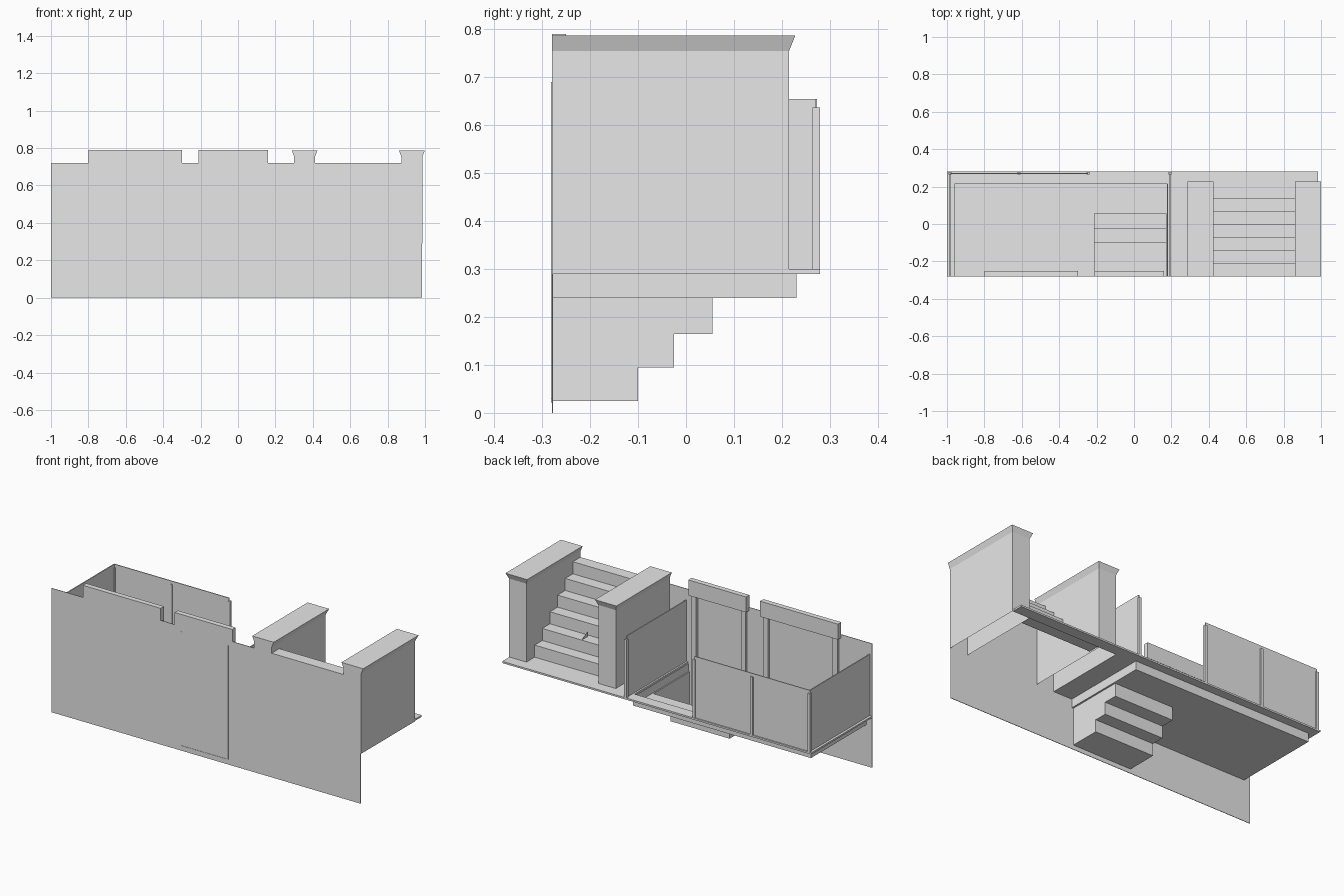
import bpy, bmesh

old = bpy.data.objects.get("Cube")
if old:
    bpy.data.objects.remove(old, do_unlink=True)

grey = bpy.data.materials.new("plain grey")
grey.use_nodes = True
grey.diffuse_color = (0.8, 0.8, 0.8, 1)
grey.node_tree.nodes["Principled BSDF"].inputs["Base Color"].default_value = (0.8, 0.8, 0.8, 1)

FRONT, BACK = -0.28, 0.28
DECK, UNDER, FLOOR, TOP = 0.30, 0.29, 0.24, 0.72


def finish(name, bm):
    bmesh.ops.recalc_face_normals(bm, faces=bm.faces)
    mesh = bpy.data.meshes.new(name)
    bm.to_mesh(mesh)
    bm.free()
    mesh.materials.append(grey)
    obj = bpy.data.objects.new(name, mesh)
    bpy.context.collection.objects.link(obj)
    return obj


def box(name, x, y, z):
    bm = bmesh.new()
    bmesh.ops.create_cube(bm, size=1)
    for v in bm.verts:
        v.co = [r[0] + (c + 0.5) * (r[1] - r[0]) for c, r in zip(v.co, (x, y, z))]
    return finish(name, bm)


def stair_sheet(name, x0, x1, profile):
    """Open folded sheet: a (y, z) profile swept along x."""
    bm = bmesh.new()
    rows = [[bm.verts.new((x, y, z)) for x in (x0, x1)] for y, z in profile]
    for a, b in zip(rows, rows[1:]):
        bm.faces.new((a[0], a[1], b[1], b[0]))
    return finish(name, bm)


def side_sheet(name, x, outline):
    bm = bmesh.new()
    bm.faces.new([bm.verts.new((x, y, z)) for y, z in outline])
    return finish(name, bm)


def pier(name, x0, x1):
    """Hollow pier, open below, with a cap flaring to the sides and back."""
    flare, end = 0.013, 0.215
    bm = bmesh.new()
    rings = []
    for z, f in ((UNDER, 0), (0.755, 0), (0.787, flare)):
        rings.append([bm.verts.new(p) for p in (
            (x0 - f, FRONT, z), (x1 + f, FRONT, z),
            (x1 + f, end + f, z), (x0 - f, end + f, z))])
    for lo, hi in zip(rings, rings[1:]):
        for i in range(4):
            j = (i + 1) % 4
            bm.faces.new((lo[i], lo[j], hi[j], hi[i]))
    bm.faces.new(rings[-1])
    finish(name, bm)


# Front wall
box("front_wall", (-1, 0.983), (FRONT, FRONT + 0.003), (0, TOP))

# Deck edging around the sunken floor
box("deck_back_strip", (-1, 0.983), (0.215, BACK), (UNDER, DECK))
box("deck_right_strip", (-1, -0.96), (FRONT, 0.215), (UNDER, DECK))
box("deck_middle_strip", (0.18, 0.30), (FRONT, 0.215), (UNDER, DECK))

# Sunken floor, open where the lower stair descends
SX0, SX1, SY = -0.21, 0.17, 0.055
box("floor_main", (-0.96, SX0), (FRONT, 0.23), (FLOOR, FLOOR + 0.004))
box("floor_landing", (SX0, 0.18), (SY, 0.23), (FLOOR, FLOOR + 0.004))
box("floor_edge", (SX1, 0.18), (FRONT, SY), (FLOOR, FLOOR + 0.004))
box("floor_right_curb", (-0.963, -0.96), (FRONT, 0.23), (FLOOR, UNDER))
box("floor_left_curb", (0.177, 0.18), (FRONT, 0.23), (FLOOR, UNDER))
box("floor_back_curb", (-0.963, 0.18), (0.227, 0.23), (FLOOR, UNDER))

# Lower stair, running down to the front doorway
lower = [(SY, FLOOR)]
for i, y in enumerate((SY, -0.025, -0.10)):
    z = 0.165 - 0.07 * i
    lower += [(y, z), ((-0.025, -0.10, FRONT)[i], z)]
stair_sheet("lower_stair", SX0, SX1, lower)
for name, x in (("lower_stair_right_side", SX0), ("lower_stair_left_side", SX1)):
    side_sheet(name, x, lower + [(FRONT, FLOOR)])

# Upper stair between two piers
upper = [(0.215, DECK)]
for i in range(6):
    y, z = 0.14 - 0.07 * i, DECK + 0.07 * i
    upper += [(y, z), (y, z + 0.07)]
upper.append((FRONT, TOP))
stair_sheet("upper_stair", 0.41, 0.873, upper)
pier("inner_pier", 0.30, 0.412)
pier("outer_pier", 0.873, 0.986)

# Small fin standing on the upper stair
fin = side_sheet("stair_fin", 0.62, [(0.015, 0.44), (0.07, 0.37), (0.07, 0.44), (0.015, 0.47)])

# Railing posts and panels
for i, x in enumerate((-0.983, -0.615, -0.245, 0.193)):
    box(f"railing_post_{i + 1}", (x - 0.008, x + 0.008), (0.264, 0.279), (DECK, 0.637))
box("railing_back_panel", (-0.983, -0.245), (0.268, 0.273), (DECK, 0.655))
for name, x in (("railing_right_panel", -0.983), ("railing_left_panel", 0.193)):
    box(name, (x - 0.003, x + 0.003), (FRONT, 0.27), (DECK, 0.655))

# Roller housings with side guides behind the wall
for name, x0, x1 in (("window", -0.80, -0.30), ("door", -0.21, 0.16)):
    box(name + "_roller_housing", (x0, x1), (FRONT, -0.25), (0.70, 0.79))
    low = FLOOR if name == "window" else 0.025
    for side, gx in (("right", x0 + 0.012), ("left", x1 - 0.042)):
        box(f"{name}_{side}_guide", (gx, gx + 0.03), (FRONT, -0.262), (low, 0.70))

# Thin trim around the doorway on the front
for name, x in (("right", -0.17), ("left", 0.13)):
    box(f"door_trim_{name}", (x - 0.004, x + 0.004), (FRONT - 0.002, FRONT), (0.03, 0.69))
box("door_trim_bottom", (-0.17, 0.13), (FRONT - 0.002, FRONT), (0.022, 0.03))
